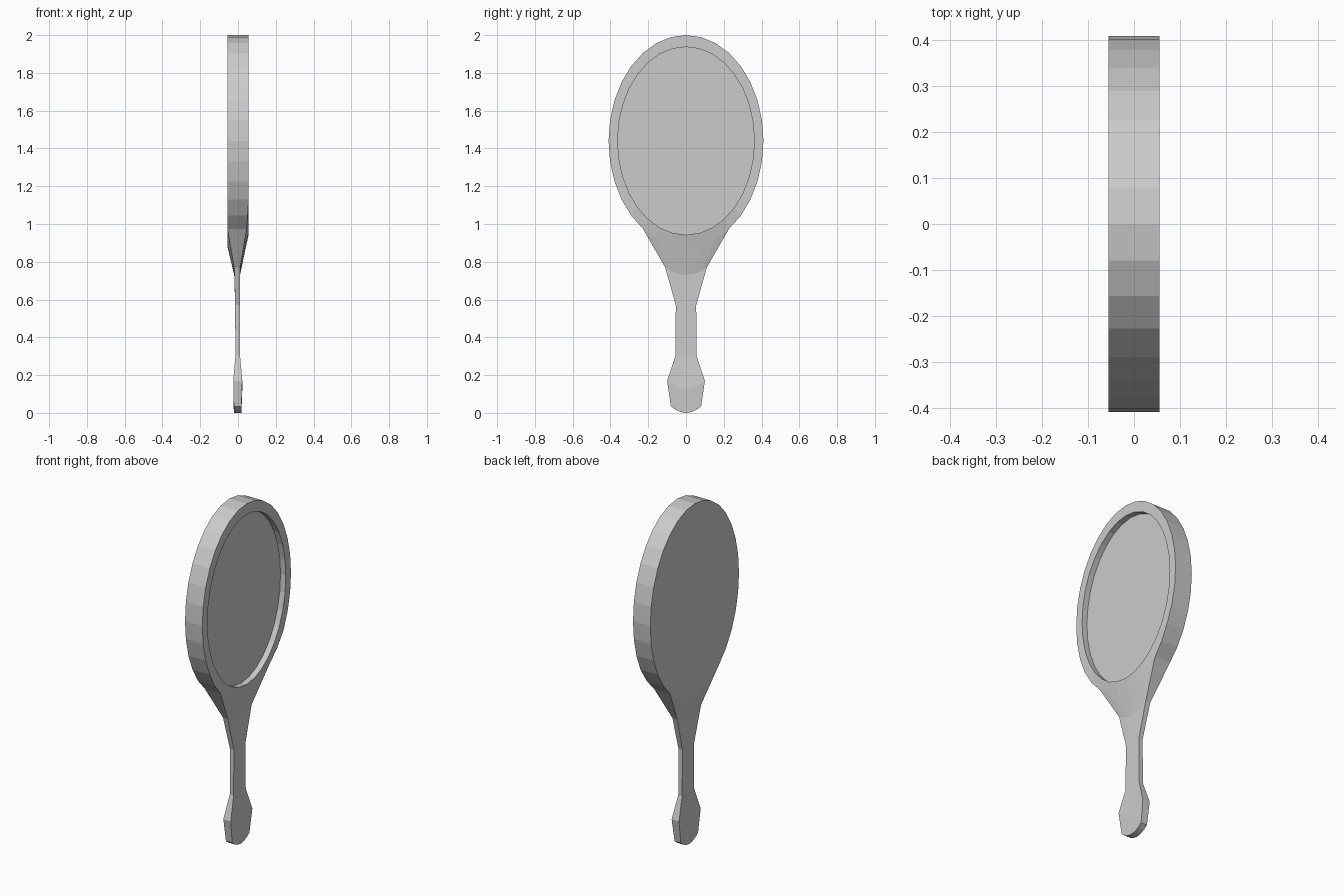
import bpy, bmesh
from math import sin, cos, pi

if "Cube" in bpy.data.objects:
    bpy.data.objects.remove(bpy.data.objects["Cube"])

SEG, CZ = 32, 1.44          # sides of the oval, height of its centre
HALF = 0.056                # half thickness of the head
GLASS_X = 0.022             # depth of the mirror surface


def oval(bm, ry, rz, x):
    """Ring of vertices starting at the bottom; x may depend on the index."""
    return [bm.verts.new((x(i) if callable(x) else x,
                          ry * sin(2 * pi * i / SEG),
                          CZ - rz * cos(2 * pi * i / SEG))) for i in range(SEG)]


def bridge(bm, a, b, skip=()):
    for i in range(len(a)):
        j = (i + 1) % len(a)
        if i not in skip:
            bm.faces.new((a[i], a[j], b[j], b[i]))


def finish(bm, name):
    bmesh.ops.recalc_face_normals(bm, faces=bm.faces[:])
    me = bpy.data.meshes.new(name)
    bm.to_mesh(me)
    bm.free()
    ob = bpy.data.objects.new(name, me)
    bpy.context.collection.objects.link(ob)
    return ob


# The rim dips towards the handle at the bottom of the front face
DIP = [0.042, 0.042, 0.043, 0.046, 0.051]


def front_x(i):
    k = min(i, SEG - i)
    return DIP[k] if k < len(DIP) else HALF


# Frame: oval head with recess, flowing into the handle
bm = bmesh.new()
back = oval(bm, 0.41, 0.56, -HALF)
front = oval(bm, 0.41, 0.56, front_x)
lip = oval(bm, 0.362, 0.4975, HALF)
seat = oval(bm, 0.362, 0.4975, GLASS_X)
ARC = range(-3, 4)          # bottom rim points joined to the handle
bridge(bm, back, front, skip=[i % SEG for i in range(-3, 3)])
bridge(bm, front, lip)
bridge(bm, lip, seat)
bm.faces.new(back)

# Handle rows: half width, z at side, z at middle, front x, back x
ROWS = [(0.11, 0.77, 0.73, 0.011, -0.02),
        (0.054, 0.57, 0.57, 0.011, -0.015),
        (0.056, 0.30, 0.29, 0.011, -0.014),
        (0.10, 0.17, 0.13, 0.023, -0.025),
        (0.08, 0.035, 0.0, 0.018, -0.022)]
f_prev = [front[i] for i in ARC]
b_prev = [back[i] for i in ARC]
for w, zs, zc, xf, xb in ROWS:
    f_row, b_row = [], []
    for i in ARC:
        t = sin(2 * pi * i / SEG) / sin(2 * pi * 3 / SEG)
        z = zc + (zs - zc) * t * t
        f_row.append(bm.verts.new((xf, w * t, z)))
        b_row.append(bm.verts.new((xb, w * t, z)))
    bridge(bm, f_prev + b_prev[::-1], f_row + b_row[::-1])
    f_prev, b_prev = f_row, b_row
for i in range(6):          # rounded butt of the handle
    bm.faces.new((f_prev[i], f_prev[i + 1], b_prev[i + 1], b_prev[i]))
finish(bm, "mirror_frame")

# Mirror glass filling the recess
bm = bmesh.new()
glass = bm.faces.new(oval(bm, 0.362, 0.4975, GLASS_X))
glass.normal_update()
if glass.normal.x < 0:
    glass.normal_flip()
me = bpy.data.meshes.new("mirror_glass")
bm.to_mesh(me)
bm.free()
bpy.context.collection.objects.link(bpy.data.objects.new("mirror_glass", me))
